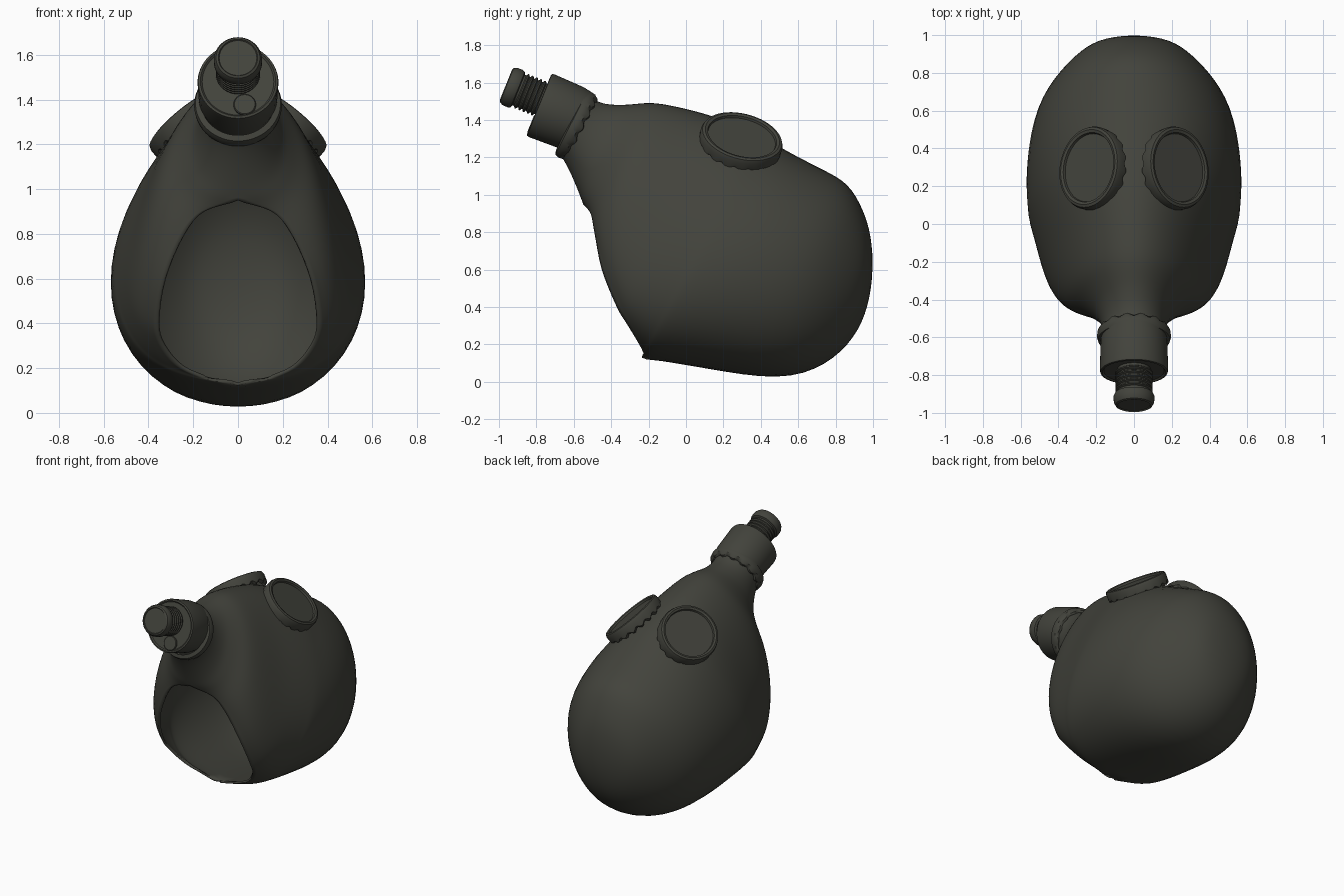
import bpy, bmesh
from math import sin, cos, pi, asin, radians
from mathutils import Vector, Matrix

cube = bpy.data.objects.get("Cube")
if cube:
    bpy.data.objects.remove(cube, do_unlink=True)

rubber = bpy.data.materials.new("dark olive rubber")
rubber.use_nodes = True
color = (0.055, 0.056, 0.045, 1)
rubber.diffuse_color = color
bsdf = rubber.node_tree.nodes["Principled BSDF"]
bsdf.inputs["Base Color"].default_value = color
bsdf.inputs["Roughness"].default_value = 0.7


def finish(name, bm, angle=35):
    """Turn a bmesh into a smooth shaded object."""
    mesh = bpy.data.meshes.new(name)
    bm.to_mesh(mesh)
    bm.free()
    mesh.materials.append(rubber)
    obj = bpy.data.objects.new(name, mesh)
    bpy.context.collection.objects.link(obj)
    bpy.ops.object.select_all(action="DESELECT")
    obj.select_set(True)
    bpy.context.view_layer.objects.active = obj
    bpy.ops.object.shade_smooth_by_angle(angle=radians(angle))
    return obj


def lathe(name, profile, origin, axis, segments=48, waves=0, depth=0.0,
          long_axis=(1, 0, 0), squash=1.0):
    """Spin (radius, height) pairs about an axis; the first two rows may be scalloped."""
    bm = bmesh.new()
    z = Vector(axis).normalized()
    y = Vector(long_axis)
    y = (y - z * y.dot(z)).normalized()
    turn = Matrix((y.cross(z), y, z)).transposed()
    rows = []
    for i, (r, h) in enumerate(profile):
        row = []
        for k in range(segments):
            a = 2 * pi * k / segments
            wave = depth * cos(waves * a) if i < 2 else 0
            p = Vector((squash * r * cos(a), r * sin(a), h + wave))
            row.append(bm.verts.new(turn @ p + Vector(origin)))
        rows.append(row)
    for low, high in zip(rows, rows[1:]):
        for k in range(segments):
            n = (k + 1) % segments
            bm.faces.new((low[k], low[n], high[n], high[k]))
    bmesh.ops.remove_doubles(bm, verts=bm.verts, dist=0.0001)
    bmesh.ops.recalc_face_normals(bm, faces=bm.faces)
    return finish(name, bm)


def spline(a, b, c, d, t):
    return [0.5 * (2 * q + (r - p) * t + (2 * p - 5 * q + 4 * r - s) * t * t
                   + (3 * q - p - 3 * r + s) * t ** 3) for p, q, r, s in zip(a, b, c, d)]


# Hood stations: lower y, z; upper y, z; half width; half gap at the neck hole; sag
stations = [
    (-.67, 1.21, -.52, 1.53, .165, 0, 1),
    (-.62, 1.12, -.45, 1.49, .17, 0, 1.05),
    (-.57, 1.0, -.36, 1.487, .20, 0, 1.2),
    (-.55, .95, -.30, 1.49, .235, 0, 1.4),
    (-.51, .9, -.22, 1.498, .29, .15, 1.55),
    (-.49, .8, -.14, 1.498, .36, .24, 1.6),
    (-.45, .6, 0, 1.47, .43, .33, 1.55),
    (-.37, .4, .1, 1.445, .48, .36, 1.48),
    (-.31, .3, .2, 1.415, .51, .335, 1.42),
    (-.25, .2, .3, 1.375, .54, .25, 1.36),
    (-.225, .15, .4, 1.335, .56, .13, 1.32),
    (-.21, .12, .48, 1.29, .575, 0, 1.28),
    (.1, .07, .58, 1.23, .585, 0, 1.22),
    (.5, .0, .75, 1.14, .53, 0, 1.13),
    (.75, .085, .87, 1.07, .40, 0, 1.08),
    (.9, .23, .945, .93, .28, 0, 1),
    (.975, .4, .99, .79, .17, 0, 1),
    (1.003, .6, 1.003, .6, 0, 0, 1),
]

# Hood: one half lofted through the stations, mirrored and relaxed
STEPS, ARC = 4, 28
rings = []
last = len(stations) - 1
for i in range(last):
    quad = [stations[min(max(i + j, 0), last)] for j in (-1, 0, 1, 2)]
    rings += [spline(*quad, s / STEPS) for s in range(STEPS)]
rings.append(list(stations[-1]))

bm = bmesh.new()
grid = []
for yb, zb, yt, zt, w, gap, sag in rings:
    start = asin(min(max(gap, 0) / w, 1)) if w > 0.001 else 0
    row = []
    for k in range(ARC + 1):
        a = start + (pi - start) * k / ARC
        h = (cos(start) - cos(a)) / (cos(start) + 1)
        h = max(h, 0) ** sag
        x = 0 if k == ARC else max(w * sin(a), 0)
        row.append(bm.verts.new((x, yb + (yt - yb) * h, zb + (zt - zb) * h)))
    grid.append(row)
for r0, r1 in zip(grid, grid[1:]):
    for k in range(ARC):
        bm.faces.new((r0[k], r0[k + 1], r1[k + 1], r1[k]))
bmesh.ops.remove_doubles(bm, verts=bm.verts, dist=0.0001)
bmesh.ops.mirror(bm, geom=bm.verts[:] + bm.edges[:] + bm.faces[:], axis="X",
                 merge_dist=0.001)
bmesh.ops.remove_doubles(bm, verts=bm.verts, dist=0.001)
inner = [v for v in bm.verts if not v.is_boundary]
for _ in range(14):
    bmesh.ops.smooth_vert(bm, verts=inner, factor=0.5,
                          use_axis_x=True, use_axis_y=True, use_axis_z=True)
bmesh.ops.recalc_face_normals(bm, faces=bm.faces)
side = max(bm.faces, key=lambda f: f.calc_center_median().x)
if side.normal.x < 0:
    bmesh.ops.reverse_faces(bm, faces=bm.faces)
hood = finish("hood", bm, 50)
shell = hood.modifiers.new("wall", "SOLIDIFY")
shell.thickness = 0.015
shell.offset = -1

# Eyepieces: scalloped skirt, raised rim and recessed lens
eye_profile = [(.2, -.075), (.222, -.062), (.224, -.015), (.217, .003), (.203, .008),
               (.188, .003), (.184, -.01), (0, -.01)]
for name, s in (("left", 1), ("right", -1)):
    lathe(name + "_eyepiece", eye_profile, (s * .24, .3, 1.31), (s * .62, .2, .76),
          96, 18, .01, (0, .97, -.25), .9)


def tilted(degrees):
    return Vector((0, -cos(radians(degrees)), sin(radians(degrees))))


# Snout fittings: collar, filter can and exhale valve
lathe("collar", [(.165, -.045), (.18, -.042), (.193, -.025), (.196, 0), (.19, .02),
                 (.165, .028)], (0, -.595, 1.375), tilted(27), 96, 14, .007)
can_at, can_axis = Vector((0, -.595, 1.405)), tilted(22)
lathe("filter_can", [(.165, -.04), (.176, .02), (.181, .19), (.178, .203),
                     (.168, .206), (.16, .198), (0, .198)], can_at, can_axis)
valve_at = can_at + can_axis * .193 - tilted(112) * .112 + Vector((.03, 0, 0))
lathe("valve", [(.05, 0), (.05, .012), (.046, .016), (0, .016)], valve_at, can_axis, 32)

# Threaded pipe and rounded end cap
thread = [(.085, -.03)]
for i in range(5):
    base = .01 + i * .024
    thread += [(.088, base), (.099, base + .006), (.099, base + .013), (.088, base + .019)]
thread += [(.088, .135), (.102, .14), (.108, .155), (.107, .185), (.098, .203),
           (.088, .208), (.084, .202), (0, .202)]
lathe("threaded_pipe", thread, (0, -.77, 1.51), tilted(22))
